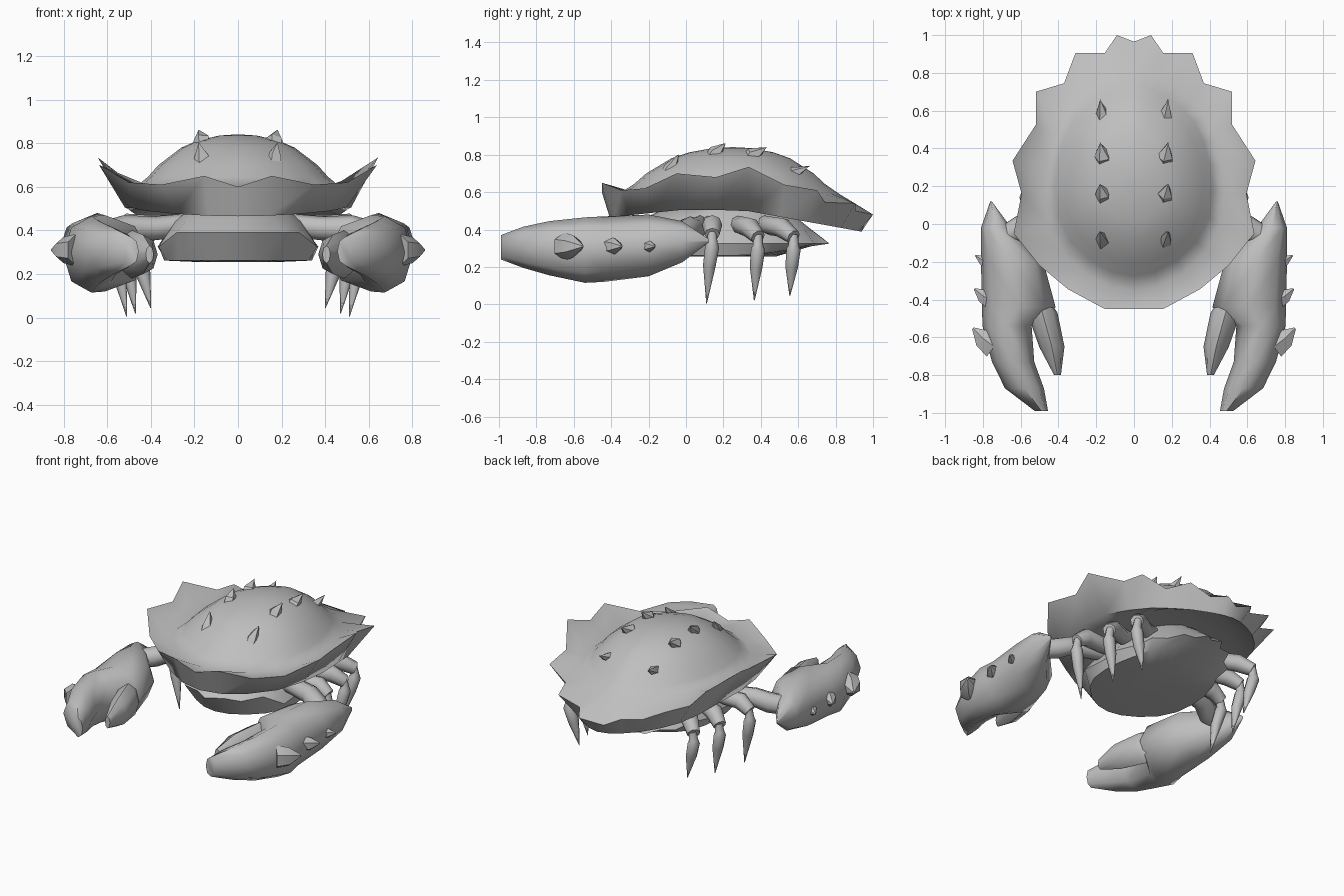
import bpy, bmesh, math
from mathutils import Vector

if "Cube" in bpy.data.objects:
    bpy.data.objects.remove(bpy.data.objects["Cube"])

shell_grey = bpy.data.materials.new("shell_grey")
shell_grey.diffuse_color = (0.52, 0.52, 0.52, 1)
shell_grey.use_nodes = True
shell_grey.node_tree.nodes["Principled BSDF"].inputs["Base Color"].default_value = shell_grey.diffuse_color


def loft(name, rings, angle=50):
    """Skin a list of equal-length closed rings and cap both ends."""
    bm = bmesh.new()
    vr = [[bm.verts.new(p) for p in r] for r in rings]
    n = len(vr[0])
    for a, b in zip(vr, vr[1:]):
        for i in range(n):
            j = (i + 1) % n
            bm.faces.new((a[i], a[j], b[j], b[i]))
    bm.faces.new(vr[0][::-1])
    bm.faces.new(vr[-1])
    bmesh.ops.recalc_face_normals(bm, faces=bm.faces[:])
    me = bpy.data.meshes.new(name)
    bm.to_mesh(me)
    bm.free()
    me.materials.append(shell_grey)
    for p in me.polygons:
        p.use_smooth = True
    me.set_sharp_from_angle(angle=math.radians(angle))
    ob = bpy.data.objects.new(name, me)
    bpy.context.collection.objects.link(ob)
    return ob


def tube(name, path, n=8, side=1, angle=60):
    """Round limb through (x, y, z, radius) stations."""
    pts = [Vector((p[0] * side, p[1], p[2])) for p in path]
    rings = []
    for i, c in enumerate(pts):
        d = (pts[min(i + 1, len(pts) - 1)] - pts[max(i - 1, 0)]).normalized()
        ref = Vector((0, 1, 0)) if abs(d.y) < 0.8 else Vector((0, 0, 1))
        u = d.cross(ref).normalized()
        v = d.cross(u)
        rings.append([c + path[i][3] * (u * math.cos(t) + v * math.sin(t))
                      for t in (2 * math.pi * k / n for k in range(n))])
    return loft(name, rings, angle)


def sections(name, rows, side, n=8):
    """Elliptical sections along y: (y, x centre, x radius, z centre, z radius)."""
    return loft(name, [[((xc + rx * math.cos(t)) * side, y, zc + rz * math.sin(t))
                        for t in (2 * math.pi * k / n for k in range(n))]
                       for y, xc, rx, zc, rz in rows], 60)


# Jagged rim of the shell, right half from back to front
half = [(0, .965, .46), (.09, 1, .48), (.155, .905, .50), (.31, .905, .54), (.37, .745, .545),
        (.52, .70, .61), (.52, .525, .64), (.643, .335, .735), (.595, .16, .68),
        (.637, -.05, .70), (.50, -.22, .62), (.35, -.345, .61), (.155, -.45, .65), (0, -.45, .60)]
rim = half + [(-x, y, z) for x, y, z in half[-2:0:-1]]
N = len(rim)
CY = 0.25
soft = []
for i in range(N):
    a, b, c = rim[i - 1], rim[i], rim[(i + 1) % N]
    soft.append(((a[0] + 2 * b[0] + c[0]) / 4, (a[1] + 2 * b[1] + c[1]) / 4))


def dome(f, z):
    return [(x * f, CY + (y - CY) * f * (1 if y > CY else 1.12), z) for x, y in soft]


def low(y):
    return .505 - .17 * max(0, y - .3) - .1 * max(0, -.05 - y)


# Domed shell with upturned rim and tucked underside
under = [(x * .84, CY + (y - CY) * .94, low(y)) for x, y in soft]
inner = [(x * .62, CY + (y - CY) * .68, .51) for x, y in soft]
loft("shell", [dome(.02, .84), dome(.14, .835), dome(.30, .812), dome(.42, .78),
               dome(.59, .70), dome(.67, .645), dome(.77, .594), rim, under, inner], 75)


# Lower body: flat-bottomed plate with a jagged rim and sloping top
def belly(fx, fy, zf, jag=0):
    out = []
    for i, (x, y) in enumerate(soft):
        k = 1 + jag * (1 if i % 2 else -1)
        out.append((x * .59 * fx * k, .2 + (y - CY) * .76 * fy * k, zf(y)))
    return out


loft("lower_body", [belly(.6, .6, lambda y: .51), belly(.82, .82, lambda y: .44 - .03 * y),
                    belly(1, 1, lambda y: .39 if y < -.15 else .325, .04),
                    belly(.93, .84, lambda y: .262 + .1 * max(0, y - .5)),
                    belly(.5, .5, lambda y: .255)], 40)

for s, tag in ((1, "right"), (-1, "left")):
    # Claw palm with fixed finger, and moving finger
    sections(tag + "_claw", [(.12, .757, .004, .34, .01), (-.02, .73, .08, .335, .11),
                             (-.2, .645, .165, .315, .165), (-.44, .61, .195, .295, .175),
                             (-.54, .672, .13, .29, .175), (-.73, .64, .112, .30, .145),
                             (-.87, .58, .103, .305, .11), (-.99, .49, .035, .305, .065)], s)
    sections(tag + "_claw_finger", [(-.40, .51, .06, .29, .09), (-.47, .485, .08, .29, .11),
                                    (-.65, .435, .067, .29, .09), (-.80, .405, .018, .29, .04)], s)
    # Backswept spikes on the outer side of the claw
    for y, r, tip in ((-.62, .075, .852), (-.39, .052, .845), (-.20, .038, .84)):
        tube(tag + "_claw_spike", [(.74, y - .03, .31, r), (.80, y + r * .2, .31, r * .8),
                                   (tip, y + r * .9, .31, r * .1)], 6, s, 30)
    # Arm joining claw to body
    tube(tag + "_arm", [(.2, .08, .43, .05), (.38, .06, .41, .055), (.52, .02, .41, .06),
                        (.60, -.02, .38, .065), (.70, -.08, .36, .06)], 8, s)
    # Walking legs: thigh, knee and pointed shin
    for kx, ky, kz, hy, fx, fy, fz in ((.57, .14, .375, .14, .51, .11, .005),
                                       (.52, .385, .36, .30, .47, .365, .02),
                                       (.46, .575, .36, .45, .40, .555, .045)):
        tube(tag + "_leg_thigh", [(.2, hy - .03, .43, .045), (kx - .17, hy, .42, .05),
                                  (kx - .07, (hy + ky) / 2, kz + .05, .054),
                                  (kx, ky, kz, .04)], 8, s)
        tube(tag + "_leg_shin", [(kx - .01, ky, kz + .01, .024), (kx, ky, kz - .045, .028),
                                 (kx, ky, kz - .065, .038),
                                 ((kx * 2 + fx) / 3 - .005, (ky + fy) / 2, kz * .5 + .02, .034),
                                 (fx, fy, fz, .002)], 8, s)
    # Back spikes in two rows, leaning backward
    for y0, z0, y1, z1, r in ((-.09, .70, -.04, .80, .038), (.15, .785, .21, .86, .04),
                              (.35, .77, .43, .84, .045), (.56, .67, .66, .74, .04)):
        tube(tag + "_back_spike", [(.165, y0 - .02, z0 - .02, r), (.165, y0 + .01, z0 + .03, r),
                                   (.18, y1, z1, .002)], 5, s, 30)
